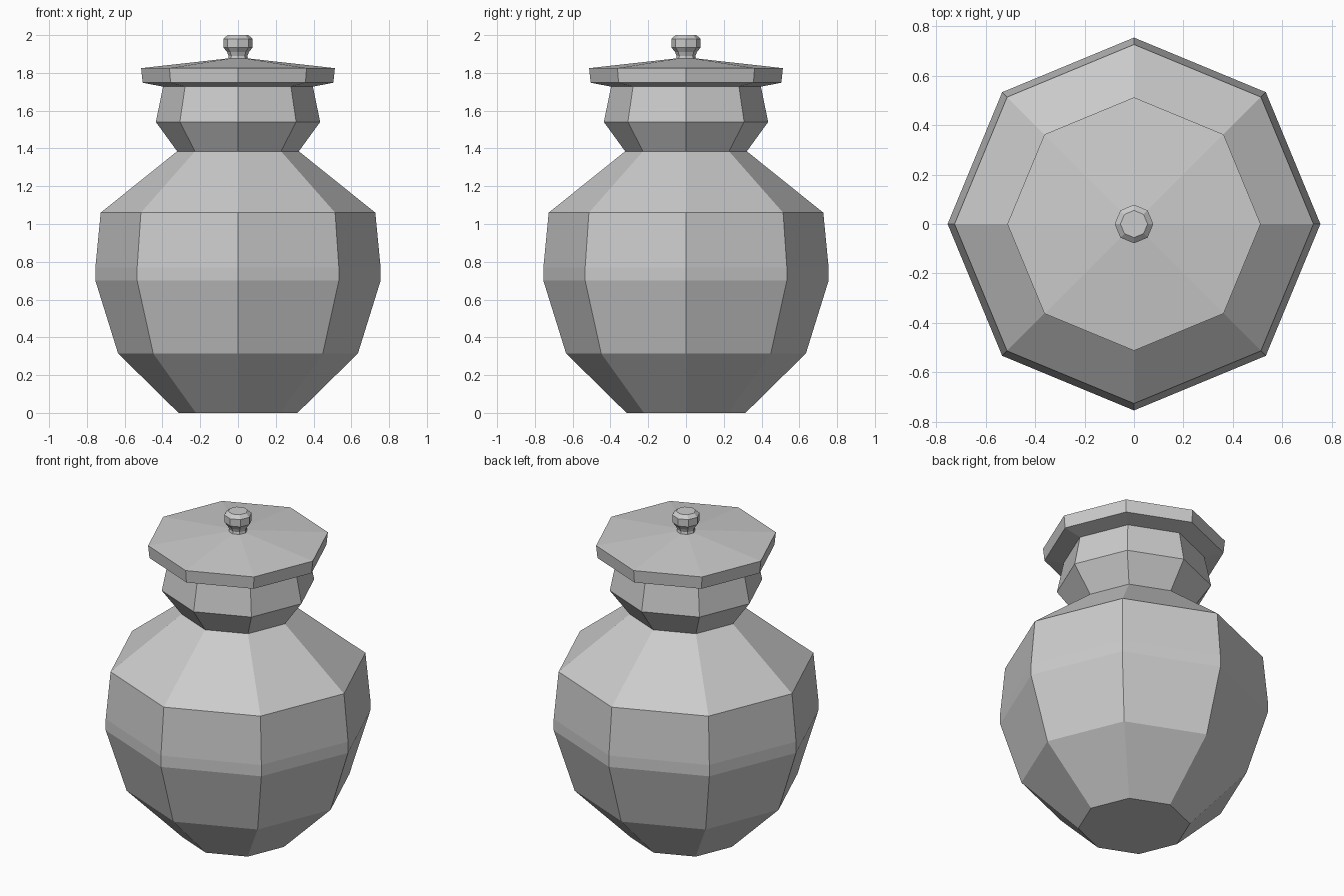
import bpy, bmesh
from math import cos, sin, pi

cube = bpy.data.objects.get("Cube")
if cube:
    bpy.data.objects.remove(cube, do_unlink=True)

clay = bpy.data.materials.new("grey clay")
clay.use_nodes = True
clay.diffuse_color = (0.6, 0.6, 0.6, 1)
clay.node_tree.nodes["Principled BSDF"].inputs["Base Color"].default_value = (0.6, 0.6, 0.6, 1)


def lathe(name, profile, sides=8):
    """Faceted turned part from (radius, height) pairs, bottom to top, capped."""
    bm = bmesh.new()
    rings = [[bm.verts.new((r * cos(2 * pi * i / sides), r * sin(2 * pi * i / sides), z))
              for i in range(sides)] for r, z in profile]
    for low, high in zip(rings, rings[1:]):
        for i in range(sides):
            j = (i + 1) % sides
            bm.faces.new((low[i], low[j], high[j], high[i]))
    bm.faces.new(rings[0][::-1])
    bm.faces.new(rings[-1])
    mesh = bpy.data.meshes.new(name)
    bm.to_mesh(mesh)
    bm.free()
    mesh.materials.append(clay)
    obj = bpy.data.objects.new(name, mesh)
    bpy.context.collection.objects.link(obj)
    return obj


# Round belly, pinched throat and flared collar
lathe("jar_body", [(0.315, 0), (0.635, 0.315), (0.755, 0.70), (0.755, 0.77),
                   (0.727, 1.06), (0.322, 1.385), (0.435, 1.54), (0.395, 1.735)])

# Wide overhanging lid with a shallow cone on top
lathe("lid", [(0.385, 1.725), (0.505, 1.748), (0.513, 1.825), (0.04, 1.878)])

# Small knob on a short stem
lathe("lid_knob", [(0.055, 1.865), (0.05, 1.89), (0.058, 1.91), (0.078, 1.935),
                   (0.078, 1.98), (0.055, 2.0)])
